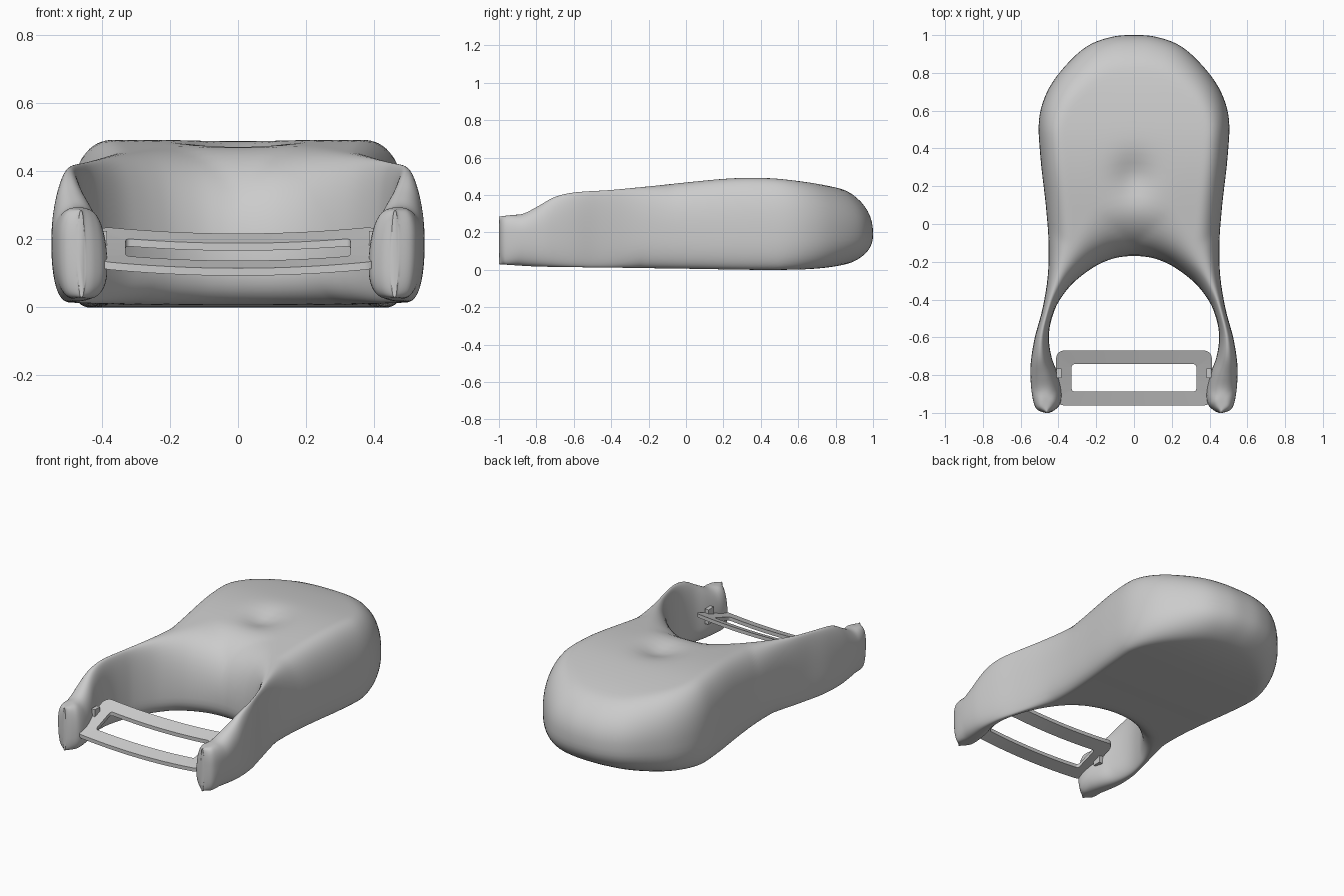
import bpy, bmesh, math
from mathutils import Vector

if "Cube" in bpy.data.objects:
    bpy.data.objects.remove(bpy.data.objects["Cube"])

grey = bpy.data.materials.new("plain grey")
grey.diffuse_color = (0.6, 0.6, 0.6, 1)
grey.use_nodes = True
grey.node_tree.nodes["Principled BSDF"].inputs["Base Color"].default_value = grey.diffuse_color


def make_object(name, bm, angle=40, mirror=False):
    bmesh.ops.recalc_face_normals(bm, faces=bm.faces)
    mesh = bpy.data.meshes.new(name)
    bm.to_mesh(mesh)
    bm.free()
    mesh.materials.append(grey)
    ob = bpy.data.objects.new(name, mesh)
    bpy.context.collection.objects.link(ob)
    bpy.ops.object.select_all(action='DESELECT')
    ob.select_set(True)
    bpy.context.view_layer.objects.active = ob
    bpy.ops.object.shade_smooth_by_angle(angle=math.radians(angle))
    if mirror:
        mod = ob.modifiers.new("mirror", 'MIRROR')
        mod.use_axis[0] = True
        mod.merge_threshold = 0.0005
    return ob


def hermite(a, b, ma, mb, t):
    return ((2*t**3 - 3*t*t + 1) * a + (t**3 - 2*t*t + t) * ma
            + (3*t*t - 2*t**3) * b + (t**3 - t*t) * mb)


def smooth_rows(rows, steps):
    """Catmull-Rom through rows, mirrored in x at the first row."""
    first = [-rows[1][0], rows[1][1], -rows[1][2], rows[1][3]]
    p = [first] + [list(r) for r in rows] + [list(rows[-1])]
    out = []
    for i in range(1, len(p) - 2):
        for s in range(steps):
            out.append([hermite(p[i][c], p[i+1][c], (p[i+1][c] - p[i-1][c]) / 2,
                                (p[i+2][c] - p[i][c]) / 2, s / steps) for c in range(4)])
    out.append(list(rows[-1]))
    return out


def curve_at(pts, y):
    """Smooth height curve through (y, z) points."""
    y = min(max(y, pts[0][0]), pts[-1][0])
    n = len(pts) - 1
    i = max(k for k in range(n) if pts[k][0] <= y)

    def slope(k):
        a, b = pts[max(k-1, 0)], pts[min(k+1, n)]
        return (b[1] - a[1]) / (b[0] - a[0])
    h = pts[i+1][0] - pts[i][0]
    return hermite(pts[i][1], pts[i+1][1], slope(i) * h, slope(i+1) * h, (y - pts[i][0]) / h)


def distance(x, y, line):
    best = 9.0
    for (ax, ay), (bx, by) in zip(line, line[1:]):
        dx, dy = bx - ax, by - ay
        t = ((x - ax) * dx + (y - ay) * dy) / (dx * dx + dy * dy + 1e-12)
        t = min(max(t, 0), 1)
        best = min(best, (x - ax - t * dx)**2 + (y - ay - t * dy)**2)
    return math.sqrt(best)


def rounding(d, r, e=2.4):
    q = 1 - min(d / max(r, 1e-5), 1)
    return (1 - q**e)**(1 / e)


# Handle: half of a U-shaped plan, as outer x, y and opening x, y
plan = [(0, 1, 0, -.17), (.12, .99, .05, -.172), (.25, .94, .11, -.183),
        (.37, .83, .18, -.21), (.46, .70, .235, -.243), (.503, .55, .285, -.28),
        (.495, .35, .325, -.315), (.467, .1, .36, -.355), (.452, -.1, .395, -.405),
        (.457, -.28, .42, -.455), (.485, -.45, .445, -.54), (.525, -.6, .45, -.62),
        (.545, -.72, .435, -.71), (.548, -.80, .405, -.79), (.543, -.88, .385, -.88),
        (.53, -.95, .39, -.95), (.51, -.985, .42, -.985), (.47, -1, .45, -1)]
top_line = [(-1, .285), (-.93, .293), (-.87, .30), (-.8, .335), (-.7, .39), (-.6, .413),
            (-.4, .427), (-.2, .446), (0, .467), (.2, .486), (.35, .492), (.5, .486),
            (.7, .46), (.85, .428), (1, .385)]
bottom_line = [(-1, .03), (-.8, .018), (-.4, .012), (0, .006), (.5, 0), (.75, .012), (1, .06)]

sections = smooth_rows(plan, 5)
outer = [(s[0], s[1]) for s in sections]
inner = [(s[2], s[3]) for s in sections]
N = 40
bm = bmesh.new()
rings = []
for ox, oy, ix, iy in sections:
    upper, lower = [], []
    for k in range(N + 1):
        v = (1 - math.cos(math.pi * k / N)) / 2
        x, y = ox + (ix - ox) * v, oy + (iy - oy) * v
        do = 0 if k == 0 else distance(x, y, outer)
        di = 0 if k == N else distance(x, y, inner)
        s = do + di + 1e-6
        mid = .19 - .07 * do / s
        # wider rounding at the rear end, thumb hollow on top
        back = min(max((y - .5) / .4, 0), 1)
        top = curve_at(top_line, y) - .04 * math.exp(-(x*x + (y - .25)**2) / .0115)
        low = curve_at(bottom_line, y)
        up = rounding(do, min(.13 + .07 * back, .45 * s)) * rounding(di, min(.28, .55 * s), 2.1)
        dn = rounding(do, min(.07 + .1 * back, .45 * s)) * rounding(di, min(.10, .45 * s))
        upper.append((x, y, mid + (top - mid) * up))
        lower.append((x, y, mid - (mid - low) * dn))
    rings.append([bm.verts.new(p) for p in upper + lower[-2:0:-1]])
for a, b in zip(rings, rings[1:]):
    for k in range(len(a)):
        j = (k + 1) % len(a)
        bm.faces.new((a[k], a[j], b[j], b[k]))
bm.faces.new(rings[-1])
make_object("handle", bm, 50, True)


# Blade: tilted, sagging frame with a slot
def rounded_rect(hx, y0, y1, r, side=14, corner=5):
    pts = []
    for cx, cy, a0 in ((hx - r, y1 - r, 0), (-hx + r, y1 - r, 90),
                       (-hx + r, y0 + r, 180), (hx - r, y0 + r, 270)):
        for c in range(corner + 1):
            a = math.radians(a0 + 90 * c / corner)
            pts.append((cx + r * math.cos(a), cy + r * math.sin(a)))
        if a0 in (0, 180):
            ex = -cx
            pts += [(cx + (ex - cx) * i / side, pts[-1][1]) for i in range(1, side)]
    return pts


def blade_z(x, y):
    t = (y + .96) / .29
    return .135 + .085 * t + .017 * t * t - .02 * (1 - (x / .4)**2)


bm = bmesh.new()
loops = []
for dims, drop in (((.412, -.96, -.67, .04), 0), ((.33, -.887, -.742, .015), 0),
                   ((.33, -.887, -.742, .015), .022), ((.412, -.96, -.67, .04), .022)):
    loops.append([bm.verts.new((x, y, blade_z(x, y) - drop)) for x, y in rounded_rect(*dims)])
for a, b in zip(loops, loops[1:] + loops[:1]):
    for k in range(len(a)):
        j = (k + 1) % len(a)
        bm.faces.new((a[k], a[j], b[j], b[k]))
make_object("blade", bm, 30)

# Pivot tabs joining the blade to the arms
bm = bmesh.new()
for sx in (-1, 1):
    g = bmesh.ops.create_cube(bm, size=1)
    for v in g['verts']:
        v.co = Vector((sx * .397 + v.co.x * .024, -.79 + v.co.y * .05, .18 + v.co.z * .09))
    g = bmesh.ops.create_cone(bm, cap_ends=True, segments=20, radius1=.022, radius2=.022, depth=.08)
    for v in g['verts']:
        v.co = Vector((sx * .425 + v.co.z, -.79 + v.co.x, .18 + v.co.y))
make_object("pivot_tabs", bm, 30)
